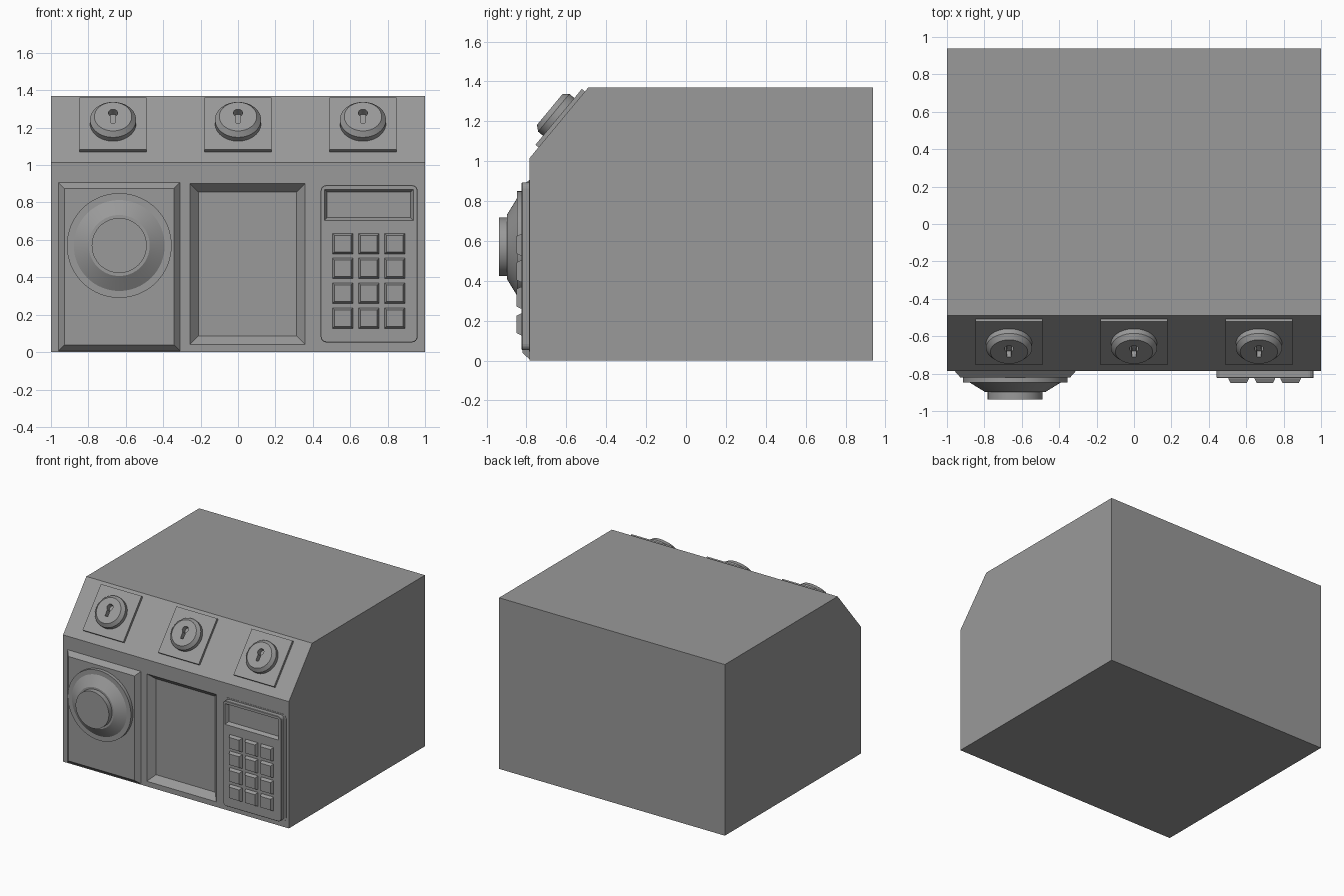
import bpy, bmesh, math
from mathutils import Matrix, Vector

if "Cube" in bpy.data.objects:
    bpy.data.objects.remove(bpy.data.objects["Cube"])

# Working planes: local x = right, local y = up along the surface, local z = outward
FRONT = Matrix.Translation((0, -0.785, 0)) @ Matrix.Rotation(math.pi / 2, 4, 'X')
SLOPE = Matrix.Translation((0, -0.785, 1.015)) @ Matrix.Rotation(math.atan2(0.355, 0.295), 4, 'X')

# Dark grey metal
METAL = bpy.data.materials.new("dark_grey_metal")
METAL.diffuse_color = (0.32, 0.32, 0.32, 1)
METAL.use_nodes = True
METAL.node_tree.nodes["Principled BSDF"].inputs["Base Color"].default_value = METAL.diffuse_color


def loft(name, rings, matrix=Matrix(), smooth=False):
    """Closed solid skinned through rings with equal point counts."""
    bm = bmesh.new()
    rows = [[bm.verts.new(matrix @ Vector(p)) for p in ring] for ring in rings]
    n = len(rows[0])
    for a, b in zip(rows, rows[1:]):
        for i in range(n):
            j = (i + 1) % n
            bm.faces.new((a[i], a[j], b[j], b[i]))
    bm.faces.new(rows[0])
    bm.faces.new(rows[-1])
    bmesh.ops.recalc_face_normals(bm, faces=bm.faces)
    mesh = bpy.data.meshes.new(name)
    bm.to_mesh(mesh)
    bm.free()
    mesh.materials.append(METAL)
    ob = bpy.data.objects.new(name, mesh)
    bpy.context.collection.objects.link(ob)
    if smooth:
        make_smooth(ob)
    return ob


def activate(ob):
    bpy.ops.object.select_all(action='DESELECT')
    ob.select_set(True)
    bpy.context.view_layer.objects.active = ob


def make_smooth(ob):
    activate(ob)
    bpy.ops.object.shade_smooth_by_angle(angle=math.radians(20))


def cut(ob, cutter):
    cutter.hide_render = True
    mod = ob.modifiers.new("cut", 'BOOLEAN')
    mod.object = cutter
    mod.solver = 'EXACT'
    activate(ob)
    bpy.ops.object.modifier_apply(modifier=mod.name)
    bpy.data.objects.remove(cutter)


def rect(x0, x1, y0, y1, h, inset=0.0, r=0.0):
    x0, x1, y0, y1 = x0 + inset, x1 - inset, y0 + inset, y1 - inset
    if r <= 0:
        return [(x0, y0, h), (x1, y0, h), (x1, y1, h), (x0, y1, h)]
    pts = []
    corners = [(x1 - r, y1 - r), (x0 + r, y1 - r), (x0 + r, y0 + r), (x1 - r, y0 + r)]
    for k, (cx, cy) in enumerate(corners):
        for s in range(5):
            a = (k + s / 4) * math.pi / 2
            pts.append((cx + r * math.cos(a), cy + r * math.sin(a), h))
    return pts


def circle(cx, cy, r, h, n=64):
    return [(cx + r * math.cos(2 * math.pi * i / n), cy + r * math.sin(2 * math.pi * i / n), h)
            for i in range(n)]


def turned(name, cx, cy, profile, matrix):
    return loft(name, [circle(cx, cy, r, h) for r, h in profile], matrix, smooth=True)


# Main body with sloped upper front
profile = [(-0.785, 0), (0.937, 0), (0.937, 1.37), (-0.49, 1.37), (-0.785, 1.015)]
body = loft("body", [[(x, y, z) for y, z in profile] for x in (-1, 1)])

# Recessed window with slanted sides
window = (-0.257, 0.357, 0.042, 0.9)
cut(body, loft("window_cutter", [rect(*window, 0.01, -0.01), rect(*window, -0.05, 0.045)], FRONT))

# Dial panel and dial
dial_panel = (-0.96, -0.31, 0.007, 0.907)
loft("dial_panel", [rect(*dial_panel, -0.005), rect(*dial_panel, 0), rect(*dial_panel, 0.036, 0.032)], FRONT)
turned("dial", -0.635, 0.57,
       [(0.28, 0.03), (0.28, 0.063), (0.243, 0.063), (0.163, 0.112),
        (0.147, 0.112), (0.147, 0.152)], FRONT)

# Keypad housing with recessed display
pad = (0.43, 0.978, 0.045, 0.903)
loft("keypad_rim", [rect(*pad, -0.005, r=0.035), rect(*pad, 0.002, r=0.035)], FRONT)
face = (0.442, 0.96, 0.052, 0.893)
keypad = loft("keypad", [rect(*face, -0.004, r=0.03), rect(*face, 0.036, r=0.03),
                         rect(*face, 0.039, 0.003, 0.027)], FRONT)
screen = (0.462, 0.937, 0.705, 0.87)
cut(keypad, loft("display_cutter", [rect(*screen, 0.049, -0.006), rect(*screen, 0.012, 0.015)], FRONT))

# Keys
for row, z in enumerate((0.58, 0.448, 0.315, 0.182)):
    for col, x in enumerate((0.56, 0.70, 0.838)):
        key = (x - 0.055, x + 0.055, z - 0.055, z + 0.055)
        loft(f"key_{row}_{col}", [rect(*key, 0.03), rect(*key, 0.042), rect(*key, 0.064, 0.011)], FRONT)

# Three locks on the slope
u = 0.253
for i, x in enumerate((-0.668, 0, 0.668)):
    plate = (x - 0.18, x + 0.18, u - 0.182, u + 0.182)
    loft(f"lock_plate_{i}", [rect(*plate, -0.01), rect(*plate, 0.02)], SLOPE)
    lock = loft(f"lock_{i}", [circle(x, u, r, h, 48) for r, h in
                              ((0.123, 0.01), (0.123, 0.052), (0.1, 0.078))], SLOPE)
    # Keyhole: round top with a straight slot below
    hole = [(x + 0.025 * math.cos(math.radians(a)), u + 0.026 + 0.025 * math.sin(math.radians(a)))
            for a in range(-60, 241, 20)]
    hole += [(x - 0.0115, u - 0.045), (x + 0.0115, u - 0.045)]
    cut(lock, loft("keyhole_cutter", [[(a, b, h) for a, b in hole] for h in (0.035, 0.1)], SLOPE))
    make_smooth(lock)
